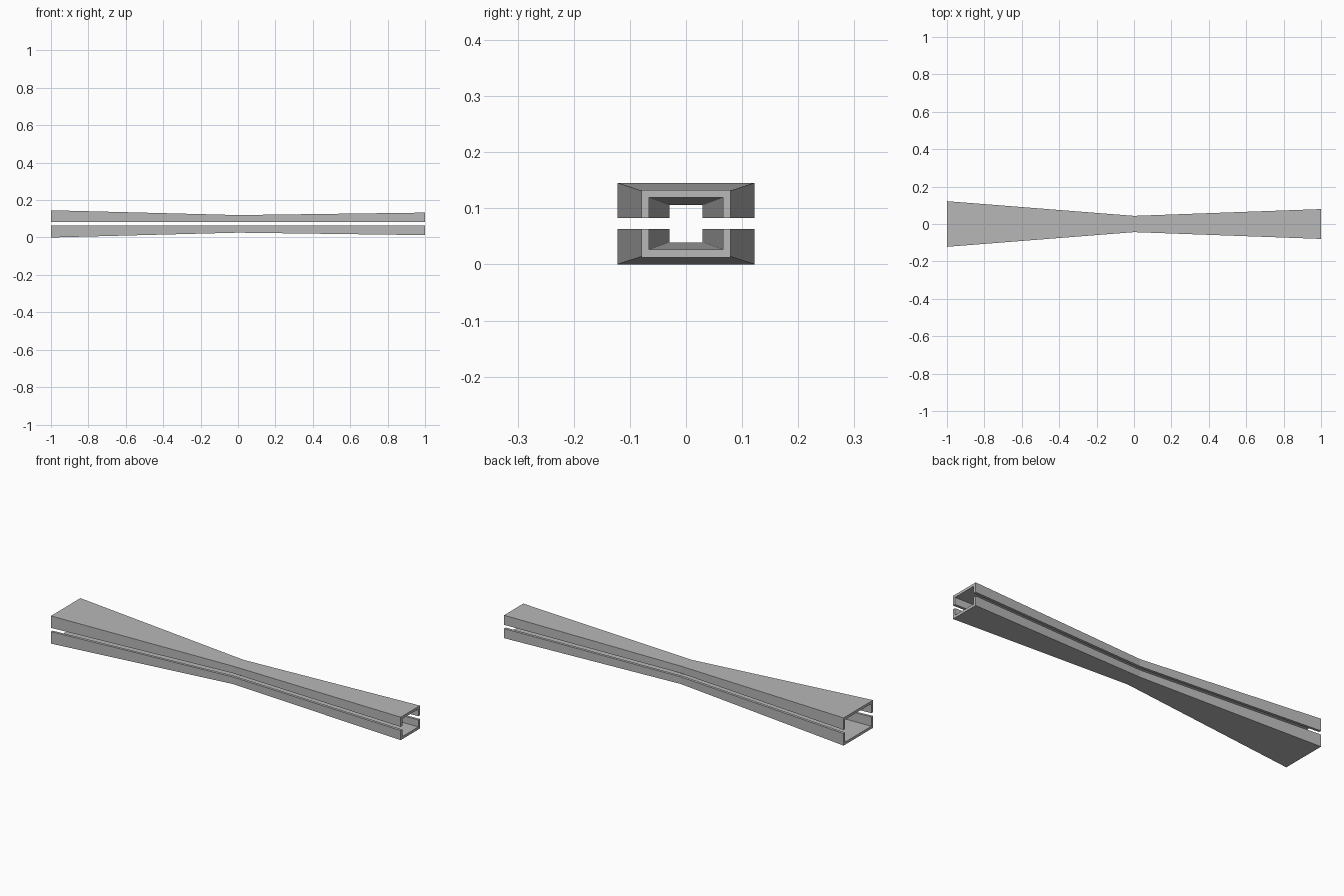
import bpy
import bmesh

cube = bpy.data.objects.get("Cube")
if cube:
    bpy.data.objects.remove(cube)

MID_Z = 0.0727      # height of the centre plane
HALF_GAP = 0.0097   # half of the slot between the channels
WALL = 0.0137

# Stations along the duct: x, outer half width, outer half height
STATIONS = [(-1, 0.122, 0.0727), (0, 0.0435, 0.047), (1, 0.0797, 0.0602)]

grey = bpy.data.materials.new("plain grey")
grey.use_nodes = True
colour = (0.48, 0.48, 0.48, 1)
grey.diffuse_color = colour
grey.node_tree.nodes["Principled BSDF"].inputs["Base Color"].default_value = colour


def u_section(w, h):
    """U-shaped outline in (y, offset from centre plane)."""
    iw, ih = w - WALL, h - WALL
    return [(-w, HALF_GAP), (-w, h), (w, h), (w, HALF_GAP),
            (iw, HALF_GAP), (iw, ih), (-iw, ih), (-iw, HALF_GAP)]


def channel(name, side):
    """Loft the U section through the stations; side is +1 upper, -1 lower."""
    bm = bmesh.new()
    rings = [[bm.verts.new((x, y, MID_Z + side * d)) for y, d in u_section(w, h)]
             for x, w, h in STATIONS]
    for a, b in zip(rings, rings[1:]):
        for i in range(len(a)):
            j = (i + 1) % len(a)
            bm.faces.new((a[i], a[j], b[j], b[i]))
    # End caps: two legs and the web
    for r in (rings[0], rings[-1]):
        for quad in ((0, 1, 6, 7), (1, 2, 5, 6), (2, 3, 4, 5)):
            bm.faces.new([r[k] for k in quad])
    bmesh.ops.recalc_face_normals(bm, faces=bm.faces)
    mesh = bpy.data.meshes.new(name)
    bm.to_mesh(mesh)
    bm.free()
    mesh.materials.append(grey)
    bpy.context.collection.objects.link(bpy.data.objects.new(name, mesh))


channel("upper_channel", 1)
channel("lower_channel", -1)
